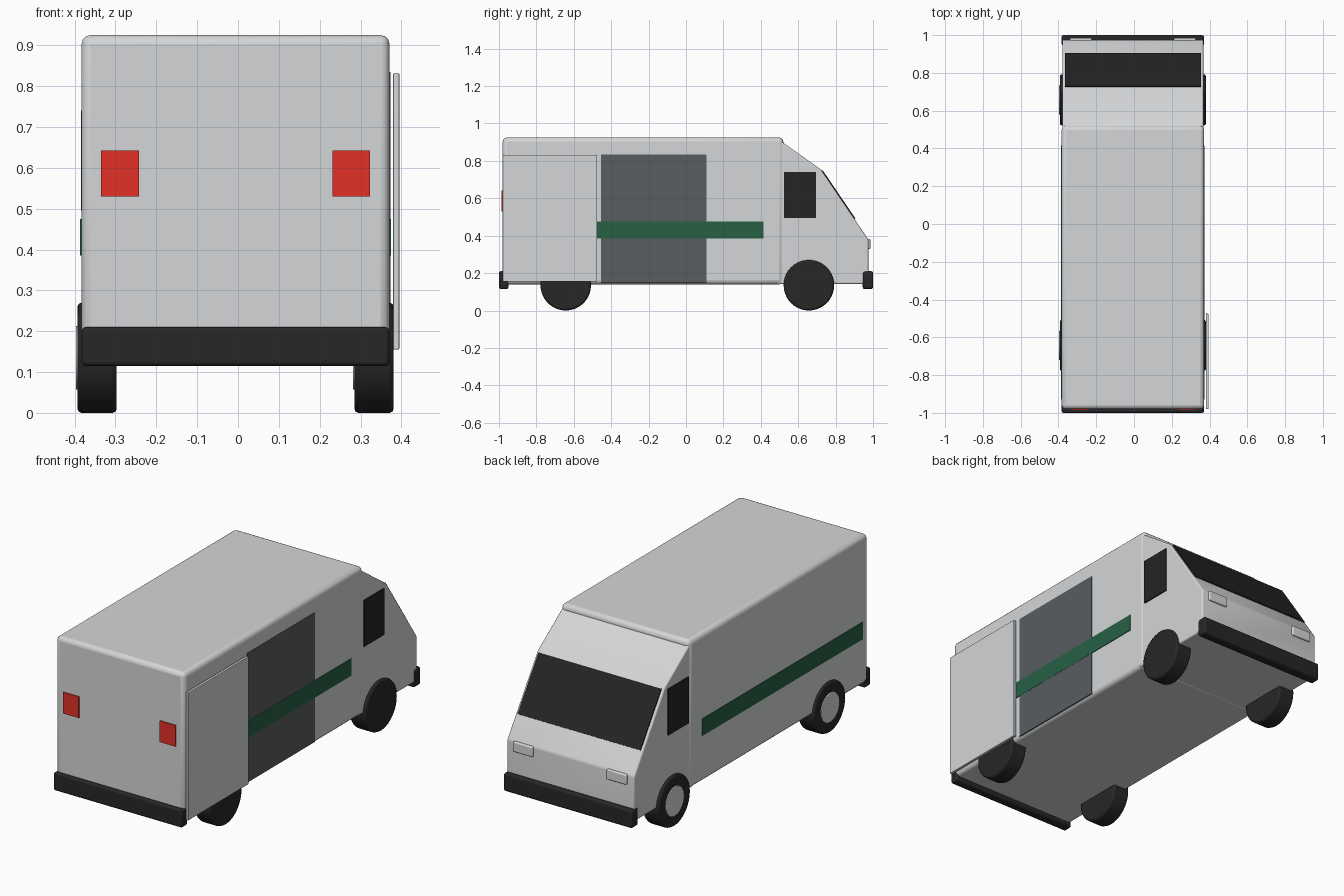
import bpy
import bmesh
import math
from mathutils import Matrix, Vector

if "Cube" in bpy.data.objects:
    bpy.data.objects.remove(bpy.data.objects["Cube"], do_unlink=True)

CX = -0.006   # centre line of the body (the open door sticks out on +x)
HALF = 0.377  # half width of the cargo body


def material(name, r, g, b):
    m = bpy.data.materials.new(name)
    m.use_nodes = True
    m.diffuse_color = (r, g, b, 1)
    m.node_tree.nodes["Principled BSDF"].inputs["Base Color"].default_value = (r, g, b, 1)
    return m


WHITE = material("body_white", 0.66, 0.67, 0.68)
BLACK = material("rubber_black", 0.02, 0.02, 0.02)
GLASS = material("dark_glass", 0.018, 0.018, 0.019)
GREY = material("opening_grey", 0.1, 0.11, 0.12)
GREEN = material("stripe_green", 0.02, 0.12, 0.06)
RED = material("light_red", 0.76, 0.03, 0.02)
SILVER = material("silver", 0.68, 0.69, 0.7)


def finish(name, bm, mat, bevel=0.0, segments=3):
    bmesh.ops.recalc_face_normals(bm, faces=bm.faces)
    mesh = bpy.data.meshes.new(name)
    bm.to_mesh(mesh)
    bm.free()
    mesh.materials.append(mat)
    obj = bpy.data.objects.new(name, mesh)
    bpy.context.collection.objects.link(obj)
    if bevel:
        mod = obj.modifiers.new("Bevel", "BEVEL")
        mod.width, mod.segments = bevel, segments
        mod.limit_method = "ANGLE"
        bpy.ops.object.select_all(action="DESELECT")
        obj.select_set(True)
        bpy.context.view_layer.objects.active = obj
        bpy.ops.object.shade_smooth_by_angle(angle=math.radians(40))
    return obj


def box(name, xs, ys, zs, mat, bevel=0.0):
    """Box from its limits along each axis."""
    bm = bmesh.new()
    bmesh.ops.create_cube(bm, size=1)
    lims = (xs, ys, zs)
    for v in bm.verts:
        v.co = Vector([lims[i][0] if v.co[i] < 0 else lims[i][1] for i in range(3)])
    return finish(name, bm, mat, bevel)


def extrude_x(name, profile, half, mat, bevel=0.0):
    """Side profile in y, z extruded across the width."""
    bm = bmesh.new()
    face = bm.faces.new([bm.verts.new((CX - half, y, z)) for y, z in profile])
    ext = bmesh.ops.extrude_face_region(bm, geom=[face])
    moved = [g for g in ext["geom"] if isinstance(g, bmesh.types.BMVert)]
    bmesh.ops.translate(bm, verts=moved, vec=(2 * half, 0, 0))
    return finish(name, bm, mat, bevel)


def disc(name, x, y, z, radius, depth, mat, bevel):
    bm = bmesh.new()
    turn = Matrix.Translation((x, y, z)) @ Matrix.Rotation(math.pi / 2, 4, "Y")
    bmesh.ops.create_cone(bm, cap_ends=True, segments=40, radius1=radius,
                          radius2=radius, depth=depth, matrix=turn)
    return finish(name, bm, mat, bevel, 2)


def around(c, h):
    return (c - h, c + h)


# Cargo body and sloping cab
box("cargo_body", around(CX, HALF), (-0.98, 0.52), (0.14, 0.925), WHITE, 0.022)
cab = [(0.48, 0.142), (0.48, 0.925), (0.72, 0.755), (0.975, 0.38), (0.975, 0.142)]
extrude_x("cab", cab, HALF - 0.004, WHITE, 0.008)

# Windscreen plate lying on the slope
start, end = Vector((0.72, 0.755)), Vector((0.975, 0.38))
normal = Vector((start.y - end.y, end.x - start.x)).normalized()
low, high = start.lerp(end, 0.71), start.lerp(end, 0.02)
extrude_x("windscreen", [low - normal * 0.003, high - normal * 0.003,
                         high + normal * 0.006, low + normal * 0.006], 0.36, GLASS)

# Bumpers
for name, ys in (("rear_bumper", (-1.0, -0.95)), ("front_bumper", (0.945, 1.0))):
    box(name, around(CX, HALF), ys, (0.115, 0.21), BLACK, 0.01)

# Parts repeated on both sides
for side, s in (("left", 1), ("right", -1)):
    def outward(a, b):
        return sorted((CX + s * a, CX + s * b))

    box(side + "_cab_window", outward(0.37, 0.379), (0.525, 0.695), (0.495, 0.74), GLASS)
    box(side + "_stripe", outward(0.374, 0.3805), (-0.93, 0.415), (0.385, 0.475), GREEN)
    box(side + "_tail_light", around(CX + s * 0.283, 0.046), (-0.986, -0.977),
        (0.53, 0.642), RED)
    box(side + "_headlight", around(CX + s * 0.275, 0.058), (0.96, 0.986),
        (0.33, 0.383), SILVER, 0.005)
    for end_name, y in (("front", 0.657), ("rear", -0.643)):
        x = CX + s * 0.339
        disc(f"{end_name}_{side}_tyre", x, y, 0.135, 0.135, 0.096, BLACK, 0.01)
        # Hub caps all sit on the -x face of their tyre
        disc(f"{end_name}_{side}_hub", x - 0.044, y, 0.135, 0.078, 0.016, SILVER, 0.003)

# Door opening and the slid-back door
box("door_opening", (0.366, 0.3735), (-0.455, 0.11), (0.15, 0.835), GREY)
box("sliding_door", (0.38, 0.395), (-0.98, -0.475), (0.155, 0.832), WHITE, 0.003)
